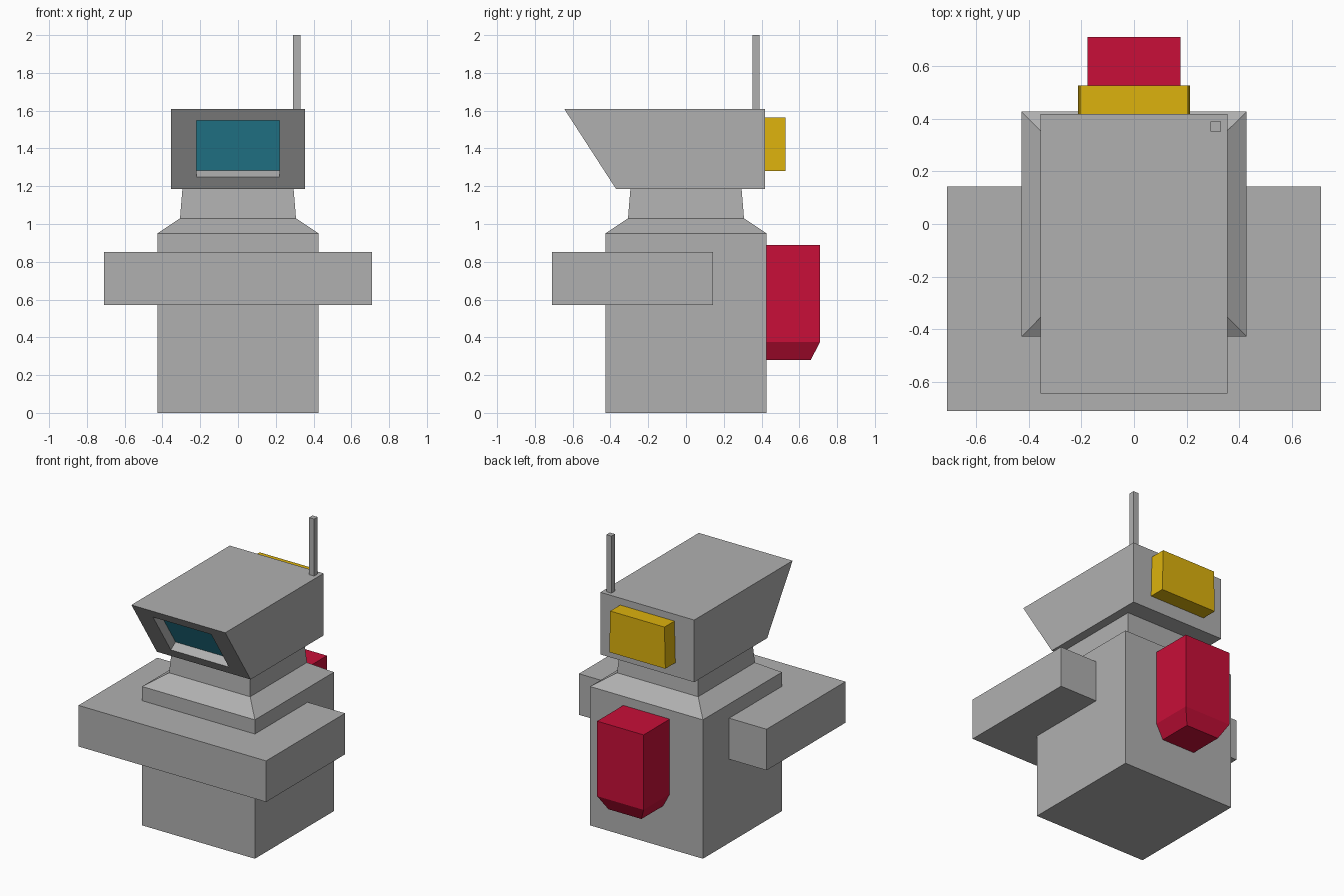
import bpy, bmesh

if "Cube" in bpy.data.objects:
    bpy.data.objects.remove(bpy.data.objects["Cube"])


def make_material(name, rgb):
    """Flat material from 0-255 screen colour, converted to linear."""
    m = bpy.data.materials.new(name)
    lin = [(c / 255 / 12.92) if c < 11 else ((c / 255 + 0.055) / 1.055) ** 2.4 for c in rgb]
    m.diffuse_color = (*lin, 1)
    m.use_nodes = True
    m.node_tree.nodes["Principled BSDF"].inputs["Base Color"].default_value = m.diffuse_color
    return m


GREY = make_material("grey", (176, 176, 176))
RED = make_material("red", (200, 15, 56))
YELLOW = make_material("yellow", (220, 178, 13))
TEAL = make_material("teal", (51, 166, 192))


def finish(name, bm, *mats):
    bmesh.ops.recalc_face_normals(bm, faces=bm.faces)
    me = bpy.data.meshes.new(name)
    bm.to_mesh(me)
    bm.free()
    for m in mats:
        me.materials.append(m)
    ob = bpy.data.objects.new(name, me)
    bpy.context.collection.objects.link(ob)
    return ob


def stack(name, mat, rings):
    """Closed solid through rectangles given as (x0, x1, y0, y1, z)."""
    bm = bmesh.new()
    loops = [[bm.verts.new((x, y, z)) for x, y in ((a, c), (b, c), (b, d), (a, d))]
             for a, b, c, d, z in rings]
    for lo, hi in zip(loops, loops[1:]):
        for i in range(4):
            j = (i + 1) % 4
            bm.faces.new((lo[i], lo[j], hi[j], hi[i]))
    bm.faces.new(loops[0][::-1])
    bm.faces.new(loops[-1])
    return finish(name, bm, mat)


def box(name, mat, x0, x1, y0, y1, z0, z1):
    return stack(name, mat, [(x0, x1, y0, y1, z0), (x0, x1, y0, y1, z1)])


# Body with sloped shoulders and tapering neck
stack("body", GREY, [(-r, r, -r, r, z) for r, z in
                     ((0.427, 0), (0.427, 0.95), (0.307, 1.03), (0.294, 1.19))])

# Arms joined into one slab in front of the chest
box("arms", GREY, -0.71, 0.71, -0.71, 0.143, 0.572, 0.853)

# Head: slanted face with a recessed screen
Z0, Z1, YB, W = 1.185, 1.61, 0.418, 0.355


def face_y(z):
    return -0.37 - 0.275 * (z - Z0) / (Z1 - Z0)


bm = bmesh.new()


def face_loop(w, lo, hi, dy=0.0, dz=0.0):
    """Rectangle lying on the slanted face, optionally pushed inwards."""
    return [bm.verts.new((x, face_y(z) + dy, z + dz))
            for x, z in ((-w, lo), (w, lo), (w, hi), (-w, hi))]


rim = face_loop(W, Z0, Z1)
opening = face_loop(0.22, 1.25, 1.547)
screen = face_loop(0.22, 1.25, 1.547, 0.052, 0.034)
back = [bm.verts.new((x, YB, z)) for x, z in ((-W, Z0), (W, Z0), (W, Z1), (-W, Z1))]
for a, b in ((back, rim), (rim, opening), (opening, screen)):
    for i in range(4):
        j = (i + 1) % 4
        bm.faces.new((a[i], a[j], b[j], b[i]))
bm.faces.new(back[::-1])
bm.faces.new(screen).material_index = 1
finish("head", bm, GREY, TEAL)

# Antenna on the rear corner of the head
box("antenna", GREY, 0.291, 0.33, 0.352, 0.389, 1.6, 2.0)

# Box on the back of the head, a touch wider at the base
stack("head_pack", YELLOW, [(-0.212, 0.212, 0.41, 0.526, 1.28),
                            (-0.205, 0.205, 0.41, 0.526, 1.563)])

# Backpack with chamfered lower end
stack("backpack", RED, [(-0.125, 0.125, 0.42, 0.66, 0.28),
                        (-0.176, 0.176, 0.42, 0.71, 0.375),
                        (-0.176, 0.176, 0.42, 0.71, 0.888)])
